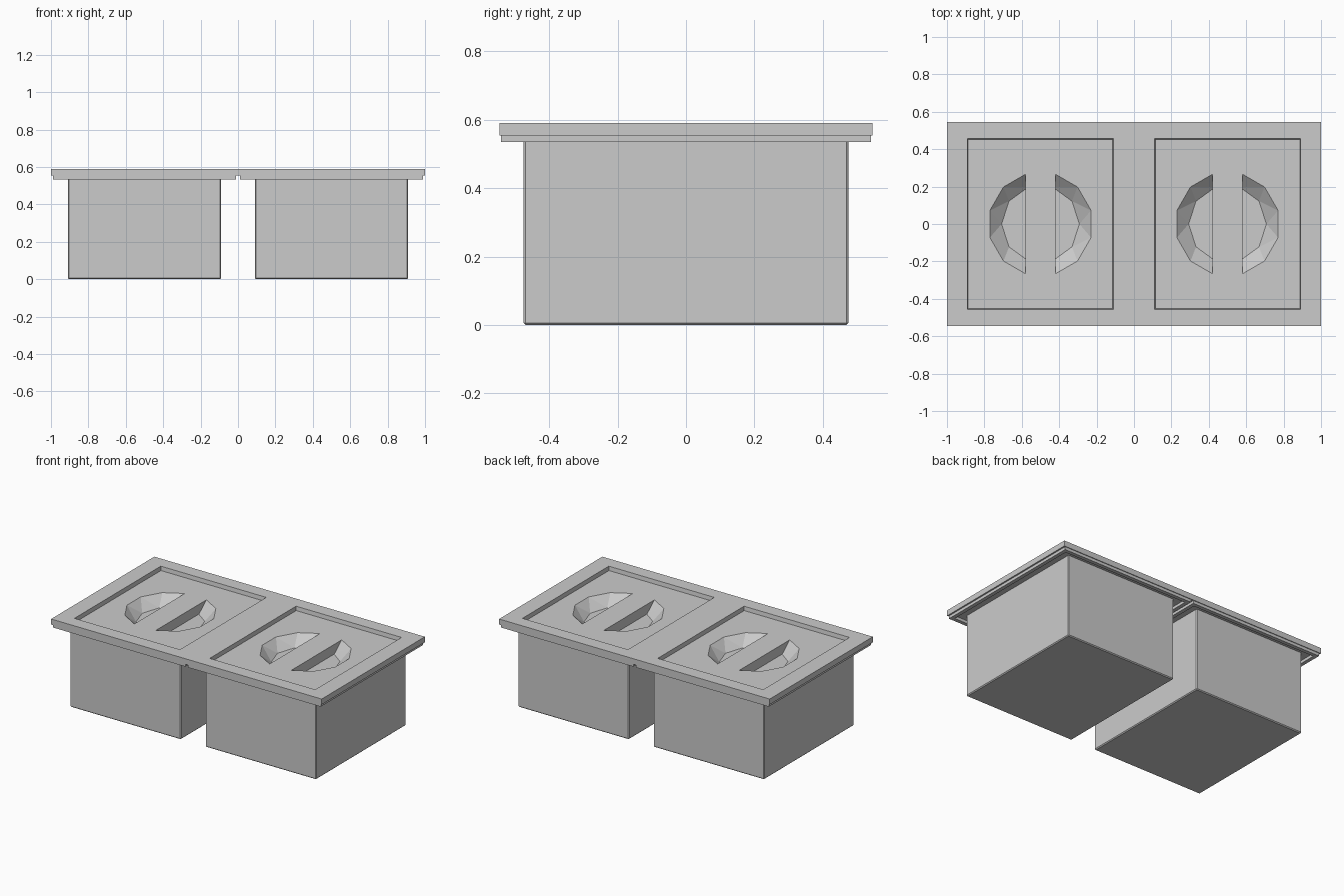
import bpy, bmesh, math
from mathutils import Vector

if "Cube" in bpy.data.objects:
    bpy.data.objects.remove(bpy.data.objects["Cube"])


def finish(bm, name, x=0.0):
    bmesh.ops.recalc_face_normals(bm, faces=bm.faces[:])
    me = bpy.data.meshes.new(name)
    bm.to_mesh(me)
    bm.free()
    ob = bpy.data.objects.new(name, me)
    ob.location.x = x
    bpy.context.collection.objects.link(ob)
    return ob


def ring(name, x, outer, inner, z0, z1, taper=0.0):
    """Rectangular frame; outer and inner are half sizes."""
    bm = bmesh.new()

    def loop(hx, hy, z):
        return [bm.verts.new((sx * hx, sy * hy, z))
                for sx, sy in ((-1, -1), (1, -1), (1, 1), (-1, 1))]

    loops = [loop(*outer, z0), loop(*outer, z1), loop(*inner, z1),
             loop(inner[0] - taper, inner[1] - taper, z0)]
    for k in range(4):
        a, b = loops[k], loops[(k + 1) % 4]
        for i in range(4):
            j = (i + 1) % 4
            bm.faces.new((a[i], a[j], b[j], b[i]))
    return finish(bm, name, x)


def half_pit(x, side):
    """Half of a faceted bowl, cut off beside the grip bar."""
    bm = bmesh.new()
    for n, r, z, start in ((12, 0.28, FLOOR + 0.1, 15), (12, 0.28, FLOOR, 15),
                           (10, 0.208, FLOOR - 0.065, 0)):
        for i in range(n):
            a = math.radians(start + 360 * i / n)
            bm.verts.new((r * math.cos(a), r * math.sin(a), z))
    bmesh.ops.convex_hull(bm, input=bm.verts[:])
    bmesh.ops.dissolve_limit(bm, angle_limit=0.01, verts=bm.verts[:], edges=bm.edges[:])
    bmesh.ops.bisect_plane(bm, geom=bm.verts[:] + bm.edges[:] + bm.faces[:],
                           plane_co=Vector((side * 0.08, 0, 0)),
                           plane_no=Vector((side, 0, 0)), clear_inner=True)
    bmesh.ops.holes_fill(bm, edges=[e for e in bm.edges if e.is_boundary])
    ob = finish(bm, "pit_cutter", x)
    ob.hide_render = True
    return ob


FLOOR = 0.563  # height of the recessed panel

for label, x in (("left", -0.5), ("right", 0.5)):
    # box body whose top is the recessed panel
    bm = bmesh.new()
    bmesh.ops.create_cube(bm, size=1)
    for v in bm.verts:
        v.co = (v.co.x * 0.82, v.co.y * 0.95, (v.co.z + 0.5) * FLOOR)
    bmesh.ops.bevel(bm, geom=bm.edges[:], offset=0.006, segments=1, affect='EDGES')
    body = finish(bm, label + "_body_with_grip", x)

    # finger pits either side of the flush grip bar
    for side in (-1, 1):
        cutter = half_pit(x, side)
        mod = body.modifiers.new("pit", 'BOOLEAN')
        mod.operation = 'DIFFERENCE'
        mod.solver = 'EXACT'
        mod.object = cutter
        bpy.context.view_layer.objects.active = body
        bpy.ops.object.modifier_apply(modifier=mod.name)
        bpy.data.objects.remove(cutter)

    # top flange and the thin lip hanging beneath it
    ring(label + "_flange", x, (0.5, 0.545), (0.39, 0.456), 0.553, 0.59, 0.005)
    ring(label + "_lip", x, (0.49, 0.54), (0.465, 0.515), 0.534, 0.555)
